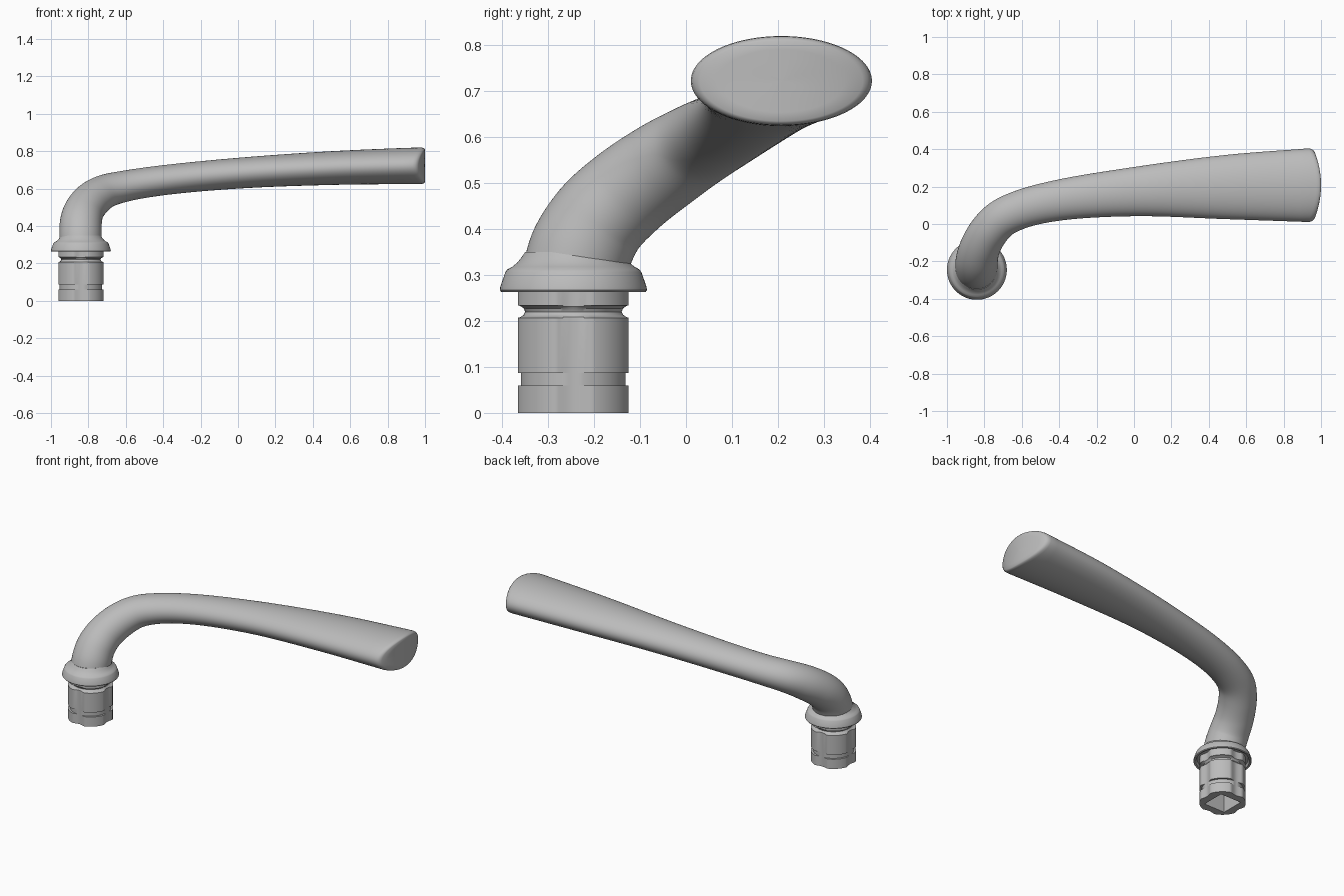
import bpy, bmesh, math
from mathutils import Vector

cube = bpy.data.objects.get("Cube")
if cube:
    bpy.data.objects.remove(cube, do_unlink=True)

GREY = (0.5, 0.5, 0.5, 1)
metal = bpy.data.materials.new("satin_grey")
metal.use_nodes = True
metal.diffuse_color = GREY
for node in metal.node_tree.nodes:
    if node.type == 'BSDF_PRINCIPLED':
        node.inputs["Base Color"].default_value = GREY

SEG = 96
BASE = Vector((-0.84, -0.245, 0))
ANGLES = [2 * math.pi * i / SEG for i in range(SEG)]


def loft(name, rings, sharp=35):
    """Skin a list of rings and close both ends."""
    bm = bmesh.new()
    loops = [[bm.verts.new(p) for p in ring] for ring in rings]
    for a, b in zip(loops, loops[1:]):
        for i in range(SEG):
            j = (i + 1) % SEG
            bm.faces.new((a[i], a[j], b[j], b[i]))
    bm.faces.new(loops[0][::-1])
    bm.faces.new(loops[-1])
    bmesh.ops.recalc_face_normals(bm, faces=bm.faces)
    mesh = bpy.data.meshes.new(name)
    bm.to_mesh(mesh)
    bm.free()
    mesh.materials.append(metal)
    obj = bpy.data.objects.new(name, mesh)
    bpy.context.collection.objects.link(obj)
    bpy.ops.object.select_all(action='DESELECT')
    obj.select_set(True)
    bpy.context.view_layer.objects.active = obj
    bpy.ops.object.shade_smooth_by_angle(angle=math.radians(sharp))
    return obj


def polar_ring(radius, z):
    """Ring about the base axis; radius is a function of angle."""
    return [BASE + Vector((radius(a) * math.cos(a), radius(a) * math.sin(a), z))
            for a in ANGLES]


# Spindle shaft: round with four flutes, two grooves and a square socket
def fluted(limit):
    def radius(a):
        quarter = math.pi / 2
        off = abs((a + quarter / 2) % quarter - quarter / 2)
        dip = 0.015 * math.cos(quarter * off / 0.327) if off < 0.327 else 0
        return min(limit, 0.127 - dip)
    return radius


def square(a):
    return 0.07 / max(abs(math.cos(a)), abs(math.sin(a)))


shaft_profile = [(0.127, 0), (0.127, 0.06), (0.115, 0.06), (0.115, 0.087),
                 (0.127, 0.087), (0.127, 0.207), (0.117, 0.209), (0.108, 0.214),
                 (0.105, 0.22), (0.108, 0.227), (0.117, 0.232), (0.127, 0.234),
                 (0.127, 0.29)]
loft("spindle_shaft",
     [polar_ring(square, 0.2), polar_ring(square, 0)]
     + [polar_ring(fluted(r), z) for r, z in shaft_profile])

# Collar: flared skirt with a cove running into the neck
collar_profile = [(0.1, 0.279), (0.14, 0.279), (0.147, 0.265), (0.157, 0.263),
                  (0.16, 0.267), (0.159, 0.275), (0.148, 0.306), (0.144, 0.312),
                  (0.133, 0.318), (0.122, 0.327), (0.114, 0.337), (0.105, 0.35)]
loft("collar", [polar_ring(lambda a, r=r: r, z) for r, z in collar_profile])

# Lever: centre x, y, z, half width, half thickness
stations = [Vector(s) for s in (
    (-0.842, -0.245, 0.30, 0.112, 0.112),
    (-0.842, -0.228, 0.355, 0.113, 0.112),
    (-0.84, -0.19, 0.42, 0.112, 0.107),
    (-0.823, -0.125, 0.482, 0.108, 0.103),
    (-0.776, -0.04, 0.543, 0.105, 0.098),
    (-0.71, 0.028, 0.585, 0.103, 0.09),
    (-0.6, 0.08, 0.614, 0.103, 0.083),
    (-0.4, 0.1275, 0.645, 0.109, 0.08),
    (0, 0.1725, 0.6825, 0.131, 0.082),
    (0.5, 0.1975, 0.71, 0.172, 0.09),
    (0.94, 0.2075, 0.7225, 0.197, 0.0975))]


def spline(points, steps):
    """Smooth curve through all points."""
    out = []
    ext = [2 * points[0] - points[1]] + points + [2 * points[-1] - points[-2]]
    for p0, p1, p2, p3 in zip(ext, ext[1:], ext[2:], ext[3:]):
        # Knots spaced by distance keep uneven stations smooth
        k = [math.sqrt((b - a).length) for a, b in ((p0, p1), (p1, p2), (p2, p3))]
        m1 = (p1 - p0) / k[0] - (p2 - p0) / (k[0] + k[1]) + (p2 - p1) / k[1]
        m2 = (p2 - p1) / k[1] - (p3 - p1) / (k[1] + k[2]) + (p3 - p2) / k[2]
        m1, m2 = m1 * k[1], m2 * k[1]
        for s in range(steps):
            t = s / steps
            out.append(p1 * (2 * t**3 - 3 * t**2 + 1) + m1 * (t**3 - 2 * t**2 + t)
                       + p2 * (3 * t**2 - 2 * t**3) + m2 * (t**3 - t**2))
    return out + [points[-1]]


path = spline(stations, 8)
rings = []
for i, p in enumerate(path[:-1]):
    tangent = (path[i + 1] - path[max(i - 1, 0)]).to_3d()
    tangent = Vector((path[i + 1] - path[max(i - 1, 0)])[:3]).normalized()
    side = Vector((-tangent.y, tangent.x, 0)).normalized()
    up = tangent.cross(side)
    blend = max(0, (p[0] - 0.6) / 0.34)
    side = side.lerp(Vector((0, 1, 0)), blend)
    up = up.lerp(Vector((0, 0, 1)), blend)
    rings.append([Vector(p[:3]) + side * (p[3] * math.cos(a)) + up * (p[4] * math.sin(a))
                  for a in ANGLES])

# Rounded, gently bowed end of the lever
_, cy, cz, half_w, half_t = stations[-1]
for scale, x in ((1, 0.974), (0.987, 0.987), (0.955, 0.996), (0.9, 1.0),
                 (0.7, 1.0), (0.5, 1.0), (0.25, 1.0), (0.03, 1.0)):
    inset = (1 - scale) * half_t if scale >= 0.9 else None
    rings.append([])
    for a in ANGLES:
        dy = half_w * scale * math.cos(a)
        bow = 0.042 * (dy / half_w) ** 2
        rings[-1].append(Vector((x - bow, cy + dy, cz + half_t * scale * math.sin(a))))
loft("lever", rings, 50)
